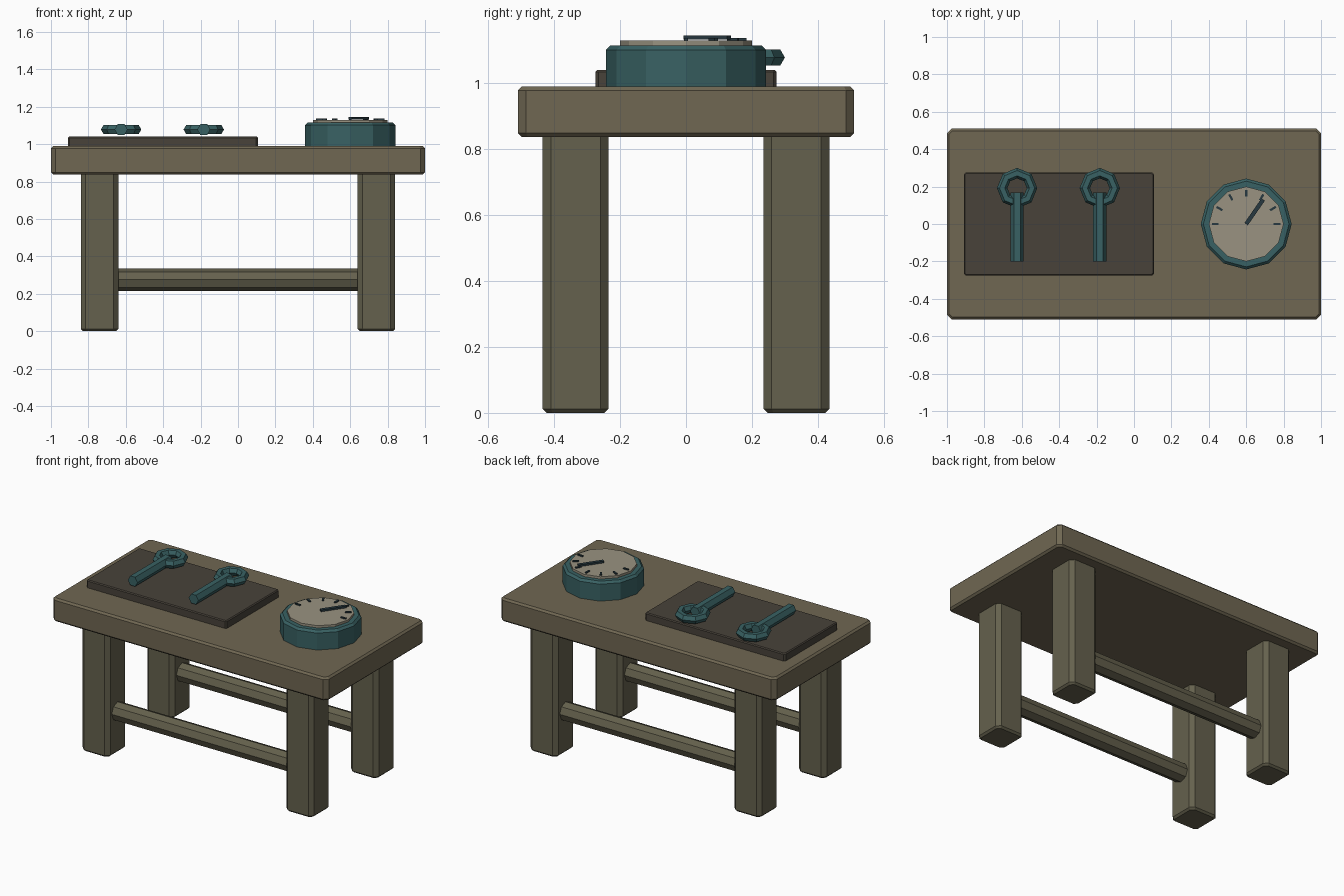
import bpy, bmesh
from math import radians, pi, cos, sin, atan2
from mathutils import Matrix, Vector

if "Cube" in bpy.data.objects:
    bpy.data.objects.remove(bpy.data.objects["Cube"])


def material(name, rgb):
    m = bpy.data.materials.new(name)
    m.diffuse_color = (*rgb, 1)
    m.use_nodes = True
    m.node_tree.nodes["Principled BSDF"].inputs["Base Color"].default_value = m.diffuse_color
    return m


WOOD = material("top_wood", (0.16, 0.135, 0.085))
LEG = material("leg_wood", (0.13, 0.12, 0.075))
BOARD = material("dark_board", (0.065, 0.055, 0.042))
TEAL = material("teal_metal", (0.04, 0.12, 0.125))
CREAM = material("cream_dial", (0.32, 0.29, 0.22))
DARK = material("dark_marks", (0.02, 0.04, 0.05))


def finish(bm, name, mat):
    bmesh.ops.recalc_face_normals(bm, faces=bm.faces[:])
    me = bpy.data.meshes.new(name)
    bm.to_mesh(me)
    bm.free()
    me.materials.append(mat)
    ob = bpy.data.objects.new(name, me)
    bpy.context.collection.objects.link(ob)
    return ob


def box(name, lo, hi, mat, corner=0.0, rim=0.0, turn=0.0):
    """Box with chamfered upright edges (corner) and top/bottom rims (rim)."""
    lo, hi = Vector(lo), Vector(hi)
    size, mid = hi - lo, (lo + hi) / 2
    bm = bmesh.new()
    bmesh.ops.create_cube(bm, size=1, matrix=Matrix.Diagonal((*size, 1)))
    if corner:
        up = [e for e in bm.edges if abs(e.verts[0].co.z - e.verts[1].co.z) > 1e-4]
        bmesh.ops.bevel(bm, geom=up, offset=corner, segments=1, affect='EDGES')
    if rim:
        flat = [e for e in bm.edges if abs(e.verts[0].co.z - e.verts[1].co.z) < 1e-4]
        bmesh.ops.bevel(bm, geom=flat, offset=rim, segments=1, affect='EDGES')
    bm.transform(Matrix.Translation(mid) @ Matrix.Rotation(turn, 4, 'Z'))
    return finish(bm, name, mat)


def prism(name, sides, radius, depth, centre, mat, rot=Matrix(), rim=0.0):
    """Regular prism, first vertex on its local +x axis."""
    bm = bmesh.new()
    rings = [(radius - rim, -depth / 2), (radius, -depth / 2 + rim),
             (radius, depth / 2 - rim), (radius - rim, depth / 2)]
    if not rim:
        rings = [rings[0], rings[-1]]
    loops = [[bm.verts.new((r * cos(2 * pi * i / sides), r * sin(2 * pi * i / sides), z))
              for i in range(sides)] for r, z in rings]
    for a, b in zip(loops, loops[1:]):
        for i in range(sides):
            j = (i + 1) % sides
            bm.faces.new((a[i], a[j], b[j], b[i]))
    bm.faces.new(loops[0][::-1])
    bm.faces.new(loops[-1])
    bm.transform(Matrix.Translation(centre) @ rot)
    return finish(bm, name, mat)


# Table top and legs
box("table_top", (-1, -0.51, 0.837), (1, 0.51, 0.99), WOOD, 0.025, 0.012)
for sx, side in ((-1, "left"), (1, "right")):
    for sy, end in ((-1, "front"), (1, "back")):
        x, y = sx * 0.74, sy * 0.335
        box(f"{end}_{side}_leg", (x - 0.1, y - 0.1, 0), (x + 0.1, y + 0.1, 0.85),
            LEG, 0.025, 0.012)

# Octagonal stretchers between the legs
for sy, end in ((-1, "front"), (1, "back")):
    prism(f"{end}_stretcher", 8, 0.06, 1.36, (0, sy * 0.335, 0.275), LEG,
          Matrix.Rotation(radians(90), 4, 'Y'))

# Board with two ring-ended tools
box("tool_board", (-0.91, -0.275, 0.98), (0.107, 0.275, 1.04), BOARD, 0.01, 0.006)
for i, x in enumerate((-0.625, -0.183), 1):
    prism(f"tool_handle_{i}", 6, 0.035, 0.367, (x, -0.016, 1.078), TEAL,
          Matrix.Rotation(radians(90), 4, 'X'))
    bpy.ops.mesh.primitive_torus_add(major_segments=8, minor_segments=6,
                                     major_radius=0.08, minor_radius=0.028,
                                     location=(x, 0.192, 1.078))
    ring = bpy.context.object
    ring.name = f"tool_ring_{i}"
    ring.data.materials.append(TEAL)

# Gauge body and dial
prism("gauge_body", 12, 0.243, 0.14, (0.6, 0, 1.045), TEAL, rim=0.014)
prism("gauge_dial", 12, 0.2, 0.03, (0.6, 0, 1.115), CREAM)

# Dial marks over the upper half
for k in range(7):
    a = radians(30 * k)
    c = Vector((0.6 + 0.165 * cos(a), 0.165 * sin(a), 1.132))
    h = Vector((0.018, 0.006, 0.005))
    box(f"dial_mark_{k + 1}", c - h, c + h, DARK, turn=a)

# Pointer
c, h = Vector((0.645, 0.065, 1.139)), Vector((0.08, 0.011, 0.006))
box("pointer", c - h, c + h, DARK, turn=atan2(0.13, 0.09))
